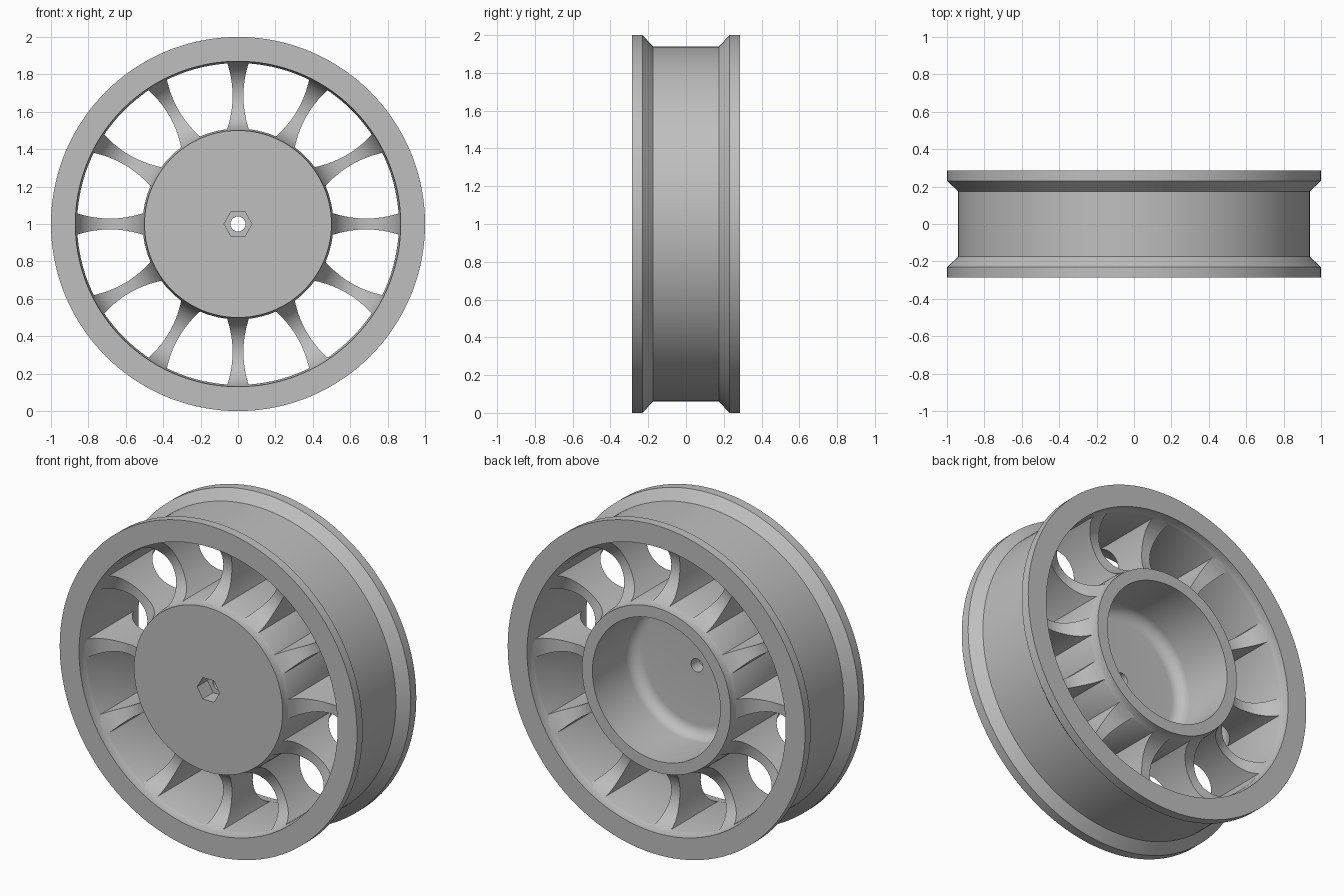
import bpy, bmesh, math

if "Cube" in bpy.data.objects:
    bpy.data.objects.remove(bpy.data.objects["Cube"])

SEGMENTS = 144
HALF = 0.285                      # half width of the wheel
MID, GROOVE = 0.685, 0.185        # centre and radius of the rounded groove
INNER, OUTER = 0.51, 0.86         # radial limits of the openings

grey = bpy.data.materials.new("cast grey")
grey.use_nodes = True
grey.diffuse_color = (0.52, 0.52, 0.52, 1)
grey.node_tree.nodes["Principled BSDF"].inputs["Base Color"].default_value = (0.52, 0.52, 0.52, 1)


def finish(name, bm):
    bmesh.ops.recalc_face_normals(bm, faces=bm.faces)
    mesh = bpy.data.meshes.new(name)
    bm.to_mesh(mesh)
    bm.free()
    mesh.materials.append(grey)
    obj = bpy.data.objects.new(name, mesh)
    bpy.context.collection.objects.link(obj)
    bpy.ops.object.select_all(action='DESELECT')
    obj.select_set(True)
    bpy.context.view_layer.objects.active = obj
    bpy.ops.object.shade_smooth_by_angle(angle=math.radians(25))
    return obj


def bridge(bm, loops):
    """Join a list of equal closed loops, wrapping each loop."""
    n = len(loops[0])
    for a, b in zip(loops, loops[1:]):
        for i in range(n):
            j = (i + 1) % n
            bm.faces.new((a[i], a[j], b[j], b[i]))


def lathe(name, profile):
    """Turn a closed (radius, y) profile; 'hex' marks a six-sided radius."""
    bm = bmesh.new()
    loops = []
    for k in range(SEGMENTS):
        t = 2 * math.pi * k / SEGMENTS
        loop = []
        for r, y in profile:
            if r == "hex":
                r = 0.065 / math.cos(t % (math.pi / 3) - math.pi / 6)
            loop.append(bm.verts.new((r * math.cos(t), y, 1 + r * math.sin(t))))
        loops.append(loop)
    bridge(bm, loops + loops[:1])
    return finish(name, bm)


def depth(r):
    """Half depth of the web at radius r, hollowed by the groove."""
    return HALF - math.sqrt(max(GROOVE ** 2 - (r - MID) ** 2, 0))


def lip(start, end, steps=5):
    """Groove curve from the wheel face to the opening edge."""
    pts = []
    a0 = math.acos((end - MID) / math.copysign(GROOVE, end - MID))
    for i in range(steps + 1):
        a = a0 * i / steps
        pts.append((MID + math.copysign(GROOVE, end - MID) * math.cos(a),
                    HALF - GROOVE * math.sin(a)))
    return pts


# Rim: flanged outside, rounded lips inside
outside = [(0.94, 0.175), (1.0, 0.23), (1.0, HALF)]
half = outside + lip(0.87, OUTER)
lathe("rim", half + [(r, -y) for r, y in reversed(half)])

# Hub: cup open at the back, with a hexagonal recess and a bolt hole in front
flank = lip(0.5, INNER)
FLOOR, FILLET, WALL = -0.105, 0.07, 0.43
fillet = [(WALL - FILLET + FILLET * math.cos(a), FLOOR + FILLET - FILLET * math.sin(a))
          for a in [math.pi / 2 * i / 8 for i in range(9)]]
hub = [("hex", -HALF)]
hub += [(r, -y) for r, y in flank] + flank[::-1]
hub += [(WALL, HALF)] + fillet
hub += [(0.04, FLOOR), (0.04, -HALF + 0.1), ("hex", -HALF + 0.1)]
lathe("hub", hub)

# Spokes: waisted both across and in depth
STEPS = 24
for n in range(12):
    t = n * math.pi / 6
    c, s = math.cos(t), math.sin(t)
    bm = bmesh.new()
    loops = []
    for i in range(STEPS + 1):
        r = INNER - 0.005 + (OUTER - INNER + 0.01) * i / STEPS
        w = 0.029 + 0.028 * ((r - MID) / 0.175) ** 2
        d = depth(r)
        loops.append([bm.verts.new((r * c - u * s, v, 1 + r * s + u * c))
                      for u, v in ((-w, -d), (w, -d), (w, d), (-w, d))])
    bridge(bm, loops)
    bm.faces.new(loops[0])
    bm.faces.new(loops[-1])
    finish("spoke_%02d" % (n + 1), bm)
